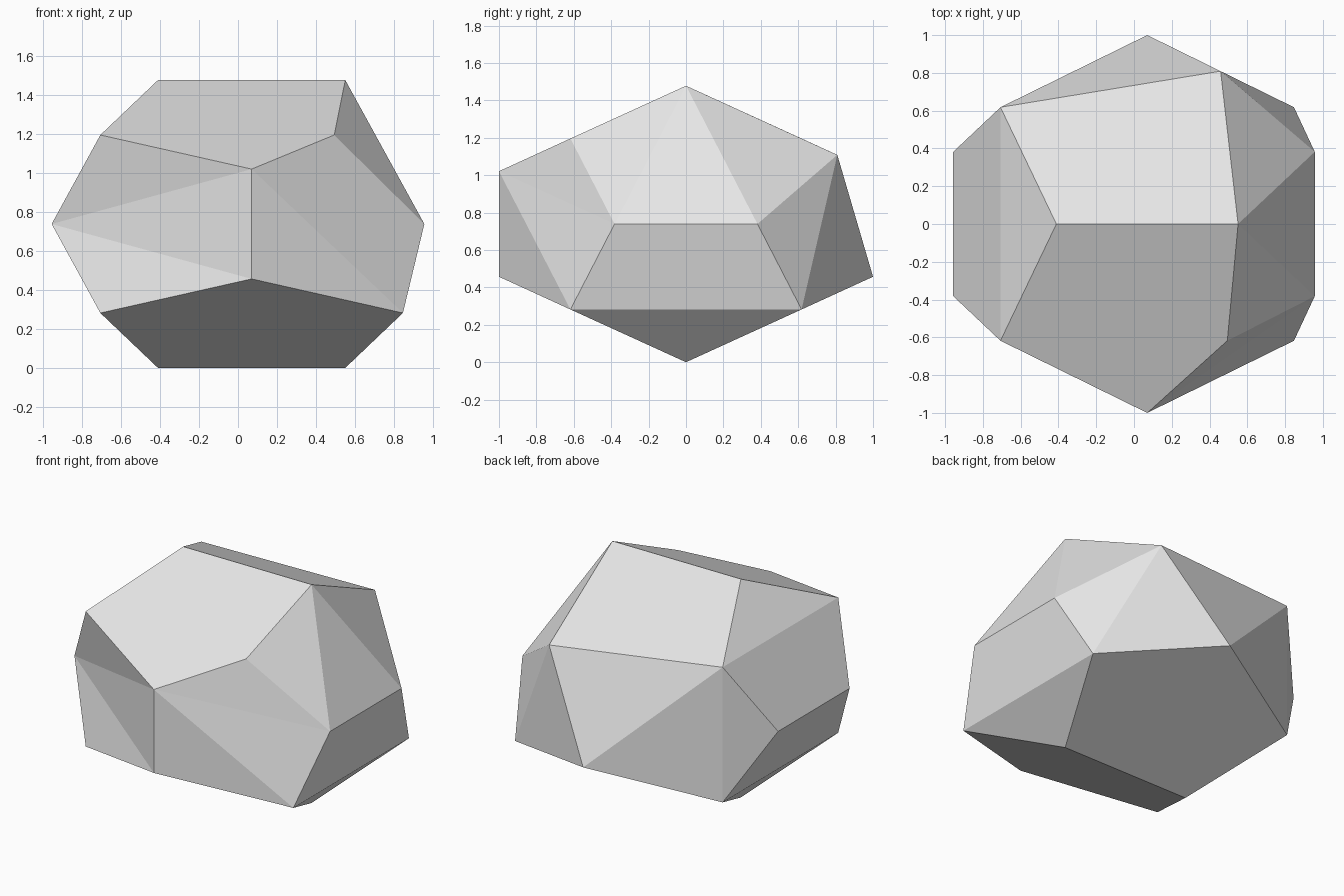
import bpy
import bmesh

cube = bpy.data.objects.get("Cube")
if cube:
    bpy.data.objects.remove(cube, do_unlink=True)

# One plain stone grey
stone = bpy.data.materials.new("stone_grey")
stone.use_nodes = True
GREY = (0.8, 0.8, 0.8, 1.0)
stone.diffuse_color = GREY
stone.node_tree.nodes["Principled BSDF"].inputs["Base Color"].default_value = GREY

# Corners of a stretched dodecahedron, named by side:
# l/r = -x/+x, f/b = -y/+y, t/d = up/down
MID_X, MID_Z = 0.07, 0.739
bm = bmesh.new()
corner = {}


def put(name, x, y, z):
    corner[name] = bm.verts.new((x, y, z))


for side, sx in (("l", -1), ("r", 1)):
    for level, sz in (("t", 1), ("d", -1)):
        # top and bottom ridges
        put(side + level, MID_X + sx * 0.481, 0, MID_Z + sz * 0.739)
    for face, sy in (("f", -1), ("b", 1)):
        # side edges, pressed inward
        put(side + face, sx * 0.957, sy * 0.382, MID_Z)
        for level, sz in (("t", 1), ("d", -1)):
            put(side + face + level, MID_X + sx * 0.777, sy * 0.618, MID_Z + sz * 0.457)
for face, sy in (("f", -1), ("b", 1)):
    for level, sz in (("t", 1), ("d", -1)):
        # front and back edges
        put(face + level, MID_X, sy, MID_Z + sz * 0.282)

# Chipped corners: one slides inward, one edge collapses to its midpoint
corner["rft"].co.x = 0.494
corner["bt"].co = (corner["bt"].co + corner["rbt"].co) / 2
bm.verts.remove(corner.pop("rbt"))

facets = [
    # roof and underside
    "lt rt rft ft lft", "lt rt bt lbt", "ld rd rfd fd lfd", "ld rd rbd bd lbd",
    # left end
    "lt lft lbt", "lft lbt lb lf", "lf lb lbd lfd", "ld lfd lbd",
    # right end
    "rt rft rf", "rt rf rb", "rt rb bt", "rf rb rbd rfd", "rd rfd rbd",
    # front
    "ft lft lf", "ft lf fd", "fd lf lfd", "ft fd rfd", "ft rfd rf", "ft rf rft",
    # back
    "bt lbt bd", "bd lbt lbd", "lbt lbd lb", "bt rb rbd", "bt rbd bd",
]
for names in facets:
    bm.faces.new([corner[n] for n in names.split()])
bmesh.ops.recalc_face_normals(bm, faces=bm.faces)

mesh = bpy.data.meshes.new("faceted_stone")
bm.to_mesh(mesh)
bm.free()
mesh.materials.append(stone)
bpy.context.collection.objects.link(bpy.data.objects.new("faceted_stone", mesh))
